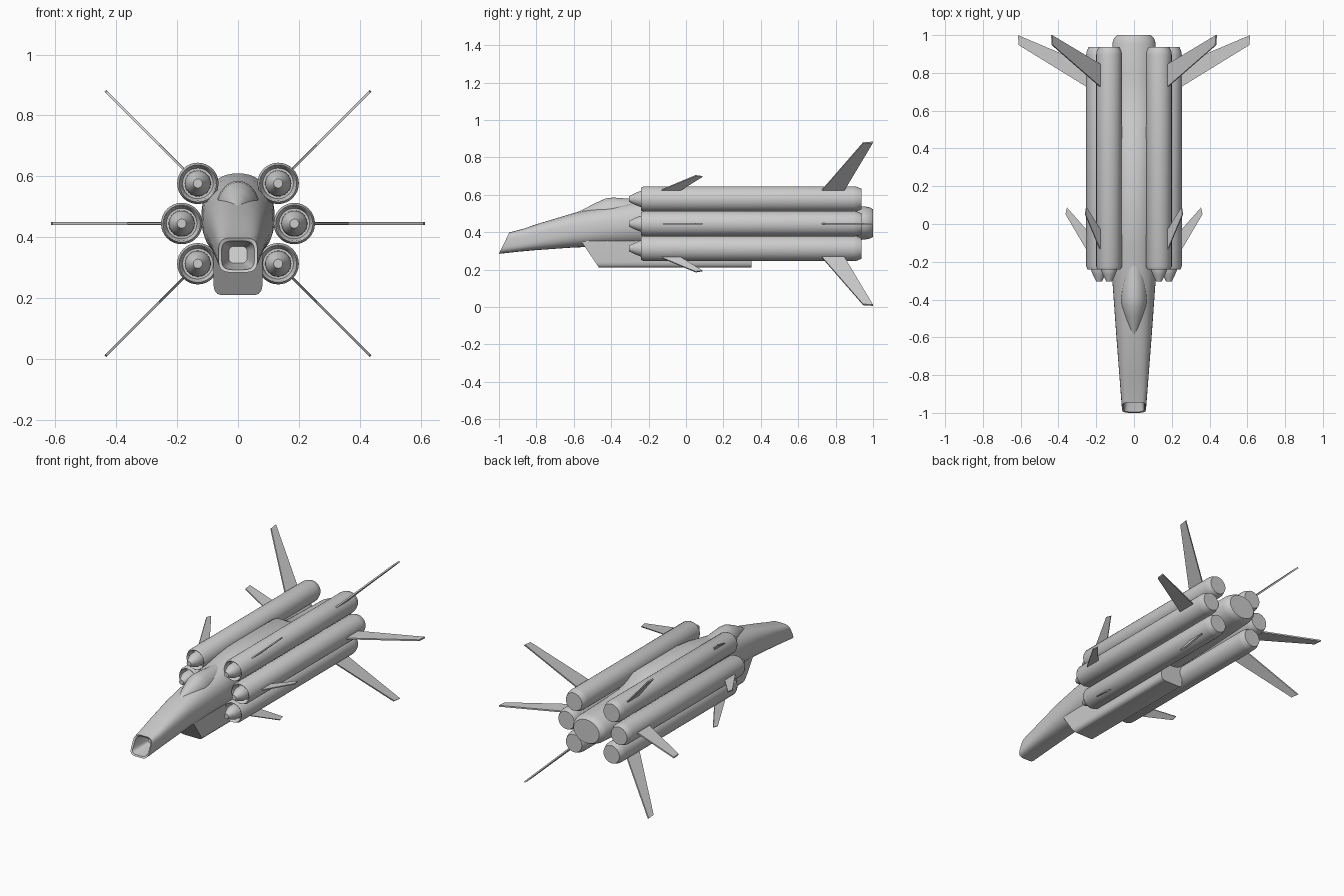
import bpy, bmesh
from math import sin, cos, pi, radians
from mathutils import Vector


def finish(name, bm, angle=35):
    bmesh.ops.remove_doubles(bm, verts=bm.verts, dist=1e-5)
    bmesh.ops.recalc_face_normals(bm, faces=bm.faces)
    me = bpy.data.meshes.new(name)
    bm.to_mesh(me)
    bm.free()
    ob = bpy.data.objects.new(name, me)
    bpy.context.collection.objects.link(ob)
    bpy.ops.object.select_all(action='DESELECT')
    ob.select_set(True)
    bpy.context.view_layer.objects.active = ob
    bpy.ops.object.shade_smooth_by_angle(angle=radians(angle))
    return ob


def skin(name, rings, angle=35):
    # bridge closed rings of points and cap both ends
    bm = bmesh.new()
    vs = [[bm.verts.new(p) for p in r] for r in rings]
    n = len(vs[0])
    for a, b in zip(vs, vs[1:]):
        for i in range(n):
            j = (i + 1) % n
            bm.faces.new((a[i], a[j], b[j], b[i]))
    bm.faces.new(vs[0])
    bm.faces.new(vs[-1])
    return finish(name, bm, angle)


def section(y, hw, zb, zt, power=2.0, slant=0.0, n=48):
    # superellipse cross-section; slant pushes the top backwards
    pts = []
    for i in range(n):
        a = 2 * pi * i / n
        c, s = cos(a), sin(a)
        x = hw * abs(c) ** (2 / power) * (1 if c > 0 else -1)
        t = abs(s) ** (2 / power) * (1 if s > 0 else -1)
        pts.append((x, y + slant * (t + 1) / 2, (zb + zt) / 2 + t * (zt - zb) / 2))
    return pts


# fuselage: intake duct, slanted lip, swelling body, dropped tail, nozzle
skin("fuselage", [section(*s) for s in [
    (-0.86, 0.030, 0.315, 0.370, 4, 0.02),
    (-0.96, 0.050, 0.297, 0.384, 4, 0.045),
    (-0.995, 0.054, 0.293, 0.388, 4, 0.055),
    (-1.0, 0.064, 0.284, 0.398, 4, 0.055),
    (-0.90, 0.071, 0.295, 0.418, 3.6, 0.03),
    (-0.80, 0.078, 0.304, 0.445, 3.2, 0.01),
    (-0.60, 0.093, 0.318, 0.502, 2.6),
    (-0.42, 0.106, 0.324, 0.540, 2.3),
    (-0.28, 0.116, 0.326, 0.562, 2.2),
    (-0.12, 0.120, 0.328, 0.595, 2.2),
    (0.00, 0.120, 0.330, 0.610, 2.2),
    (0.44, 0.120, 0.330, 0.610, 2.2),
    (0.55, 0.118, 0.340, 0.550, 2.2),
    (0.80, 0.116, 0.352, 0.540, 2.1),
    (0.955, 0.115, 0.360, 0.538, 2),
    (0.985, 0.105, 0.366, 0.532, 2),
    (1.00, 0.090, 0.375, 0.522, 2)]])

# canopy hump
skin("canopy", [section(*s) for s in [
    (-0.60, 0.004, 0.485, 0.498),
    (-0.55, 0.028, 0.460, 0.521),
    (-0.49, 0.050, 0.430, 0.553),
    (-0.43, 0.068, 0.410, 0.580),
    (-0.39, 0.072, 0.400, 0.585),
    (-0.32, 0.070, 0.400, 0.580),
    (-0.22, 0.058, 0.420, 0.574),
    (-0.10, 0.030, 0.450, 0.570)]], 50)

# belly pod with raked front and rounded lower edges
half = [(0.08, 0.40), (0.08, 0.240), (0.077, 0.225), (0.068, 0.214), (0.055, 0.21)]
outline = half + [(-x, z) for x, z in reversed(half)]
skin("belly_pod", [
    [(x, -0.465 - 0.68 * (z - 0.21), z) for x, z in outline],
    [(x, 0.35, z) for x, z in outline]])

# booster tube profile: spike, inlet gap, lip, barrel, tail bevel
PROFILE = [(0.015, -0.305), (0.033, -0.268), (0.042, -0.245), (0.043, -0.20),
           (0.050, -0.20), (0.057, -0.237), (0.061, -0.241), (0.068, -0.225),
           (0.068, 0.895), (0.066, 0.912), (0.056, 0.937)]


def booster(name, cx, cz):
    skin(name, [[(cx + r * cos(2 * pi * i / 32), y, cz + r * sin(2 * pi * i / 32))
                 for i in range(32)] for r, y in PROFILE])


def fin(name, cx, cz, ang, outline, thick):
    # flat swept plate pointing outwards at the given angle
    d = Vector((cos(ang), 0, sin(ang)))
    side = Vector((-sin(ang), 0, cos(ang)))
    rings = []
    for s in (-1, 1):
        rings.append([Vector((cx, 0, cz)) + d * r + side * s * thick / 2
                      + Vector((0, y, 0)) for r, y in outline])
    skin(name, rings, 20)


TAIL = [(0.04, 0.71), (0.425, 0.947), (0.43, 1.0), (0.04, 0.835)]
CANARD = [(0.04, -0.18), (0.068, -0.135), (0.178, 0.052), (0.170, 0.088), (0.04, -0.06)]

# six boosters, each with a tail fin and a small forward fin
for side, sx in (("right", 1), ("left", -1)):
    for level, x, z, deg in (("upper", 0.132, 0.577, 45),
                             ("middle", 0.185, 0.445, 0),
                             ("lower", 0.132, 0.313, -45)):
        ang = radians(deg if sx > 0 else 180 - deg)
        tag = f"{side}_{level}"
        booster(f"{tag}_booster", sx * x, z)
        fin(f"{tag}_tail_fin", sx * x, z, ang, TAIL, 0.009)
        fin(f"{tag}_forward_fin", sx * x, z, ang, CANARD, 0.007)
